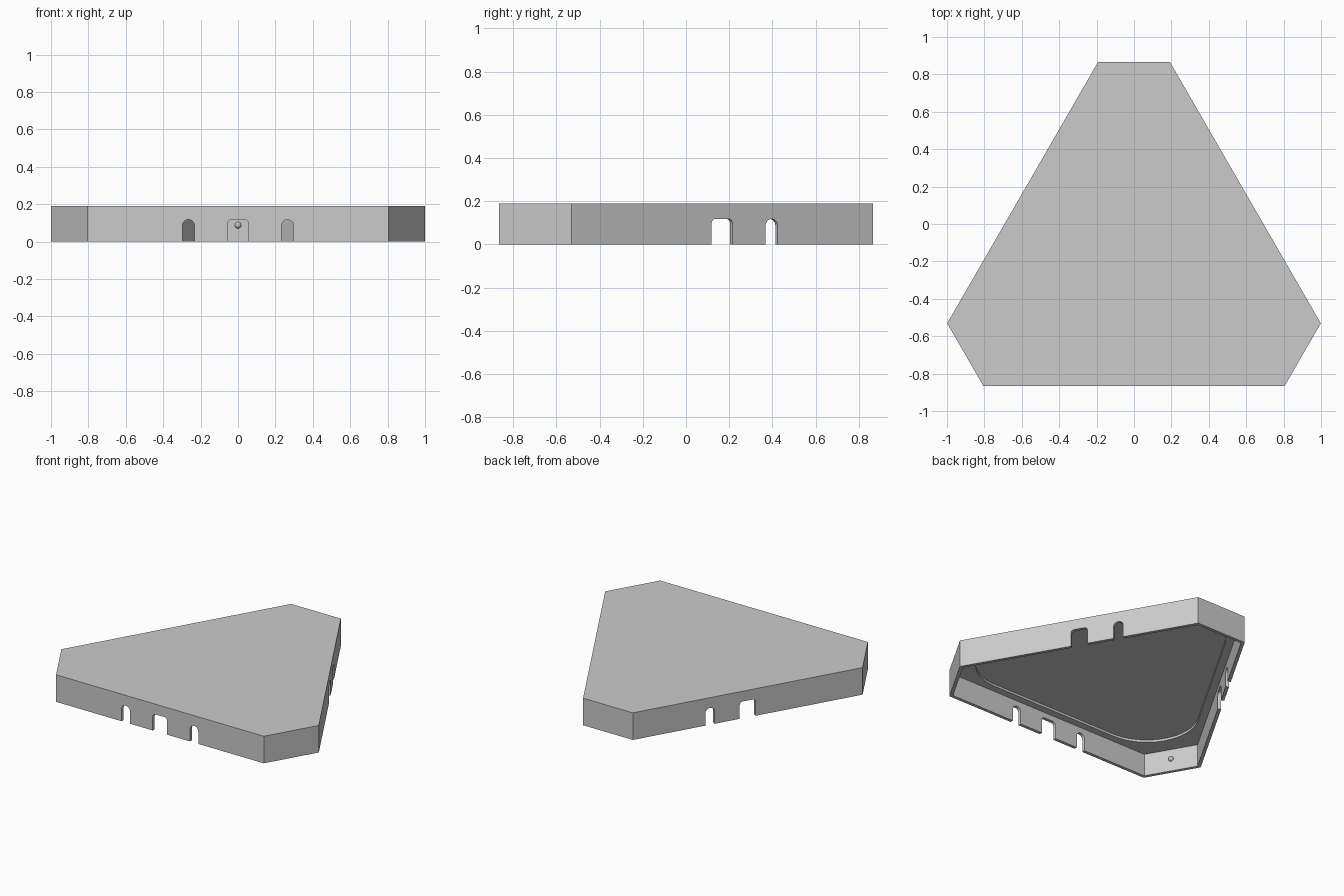
import bpy, bmesh, math
from mathutils import Matrix, Vector

cube = bpy.data.objects.get("Cube")
if cube:
    bpy.data.objects.remove(cube)

HEIGHT = 0.19
WALL = 0.022
CEILING = 0.157      # underside of the lid
POCKET = 0.173       # underside inside the shallow pocket
CENTRE_Y = -0.177    # centre of the threefold symmetry
LONG, SHORT = 0.688, 1.042   # distances from the centre to the walls

grey = bpy.data.materials.new("plain grey")
grey.use_nodes = True
colour = (0.6, 0.6, 0.6, 1)
grey.diffuse_color = colour
grey.node_tree.nodes["Principled BSDF"].inputs["Base Color"].default_value = colour


def turn(i):
    """Placement of the i-th third around the centre."""
    return Matrix.Translation((0, CENTRE_Y, 0)) @ Matrix.Rotation(i * math.tau / 3, 4, "Z")


def prism(name, points, start, end, matrix=Matrix()):
    """Extrude a flat outline along its local z."""
    bm = bmesh.new()
    face = bm.faces.new([bm.verts.new((x, y, start)) for x, y in points])
    new = bmesh.ops.extrude_face_region(bm, geom=[face])["geom"]
    bmesh.ops.translate(bm, vec=(0, 0, end - start),
                        verts=[v for v in new if isinstance(v, bmesh.types.BMVert)])
    bm.transform(matrix)
    bmesh.ops.recalc_face_normals(bm, faces=bm.faces)
    mesh = bpy.data.meshes.new(name)
    bm.to_mesh(mesh)
    bm.free()
    mesh.materials.append(grey)
    obj = bpy.data.objects.new(name, mesh)
    bpy.context.collection.objects.link(obj)
    return obj


def cut_triangle(long, short):
    """Triangle with cut corners, front side facing -y."""
    half = (2 * short - long) and (2 * long - short) * math.sqrt(3)
    half = math.sqrt(3) * long - (2 * long - short) * 2 / math.sqrt(3)
    pts = []
    for i in range(3):
        for x in (-half, half):
            p = Matrix.Rotation(i * math.tau / 3, 2) @ Vector((x, -long))
            pts.append(p[:])
    return pts


def rounded_triangle(inradius, radius, steps=16):
    pts = []
    for i in range(3):
        mid = math.radians(-30 + 120 * i)
        reach = 2 * (inradius - radius)
        for k in range(steps + 1):
            a = mid + math.radians(120) * (k / steps - 0.5)
            pts.append((reach * math.cos(mid) + radius * math.cos(a),
                        reach * math.sin(mid) + radius * math.sin(a)))
    return pts


def arch(x, half, top, radius, steps=8):
    """Doorway outline with rounded upper corners, open below the floor."""
    pts = [(x - half, -0.05), (x + half, -0.05)]
    for side, first in ((1, 0), (-1, 90)):
        for k in range(steps + 1):
            a = math.radians(first + 90 * k / steps)
            p = (x + side * (half - radius) + radius * math.cos(a),
                 top - radius + radius * math.sin(a))
            if math.dist(p, pts[-1]) > 0.0001:
                pts.append(p)
    return pts


# Tray body, its hollow and the rounded pocket under the lid
body = prism("cover_shell", cut_triangle(LONG, SHORT), 0, HEIGHT, turn(0))
cutters = [
    prism("hollow_cutter", cut_triangle(LONG - WALL, SHORT - WALL), -0.1, CEILING, turn(0)),
    prism("pocket_cutter", rounded_triangle(0.615, 0.33), CEILING - 0.05, POCKET, turn(0)),
]

# Three doorways through each long wall
upright = Matrix.Rotation(math.pi / 2, 4, "X")
for i in range(3):
    for x, half, radius in ((-0.265, 0.0325, 0.0325), (0, 0.056, 0.022), (0.265, 0.0325, 0.0325)):
        cutters.append(prism("doorway_cutter", arch(x, half, 0.118, radius),
                             LONG - 0.06, LONG + 0.05, turn(i) @ upright))

for cutter in cutters:
    cutter.hide_render = True
    mod = body.modifiers.new(cutter.name, "BOOLEAN")
    mod.operation, mod.solver, mod.object = "DIFFERENCE", "EXACT", cutter

# Bake the cuts and drop the helpers
bpy.context.view_layer.update()
baked = bpy.data.meshes.new_from_object(body.evaluated_get(bpy.context.evaluated_depsgraph_get()))
body.modifiers.clear()
body.data = baked
for cutter in cutters:
    bpy.data.objects.remove(cutter)

# Small round stud inside each short wall
for i in range(3):
    spot = turn(i) @ Vector((0, SHORT - WALL, 0.088))
    bpy.ops.mesh.primitive_uv_sphere_add(segments=20, ring_count=12, radius=0.017, location=spot)
    stud = bpy.context.object
    stud.name = "wall_stud"
    stud.data.materials.append(grey)
    bpy.ops.object.shade_smooth()

bpy.ops.object.select_all(action="DESELECT")
body.select_set(True)
bpy.context.view_layer.objects.active = body
bpy.ops.object.shade_smooth_by_angle(angle=math.radians(30))
